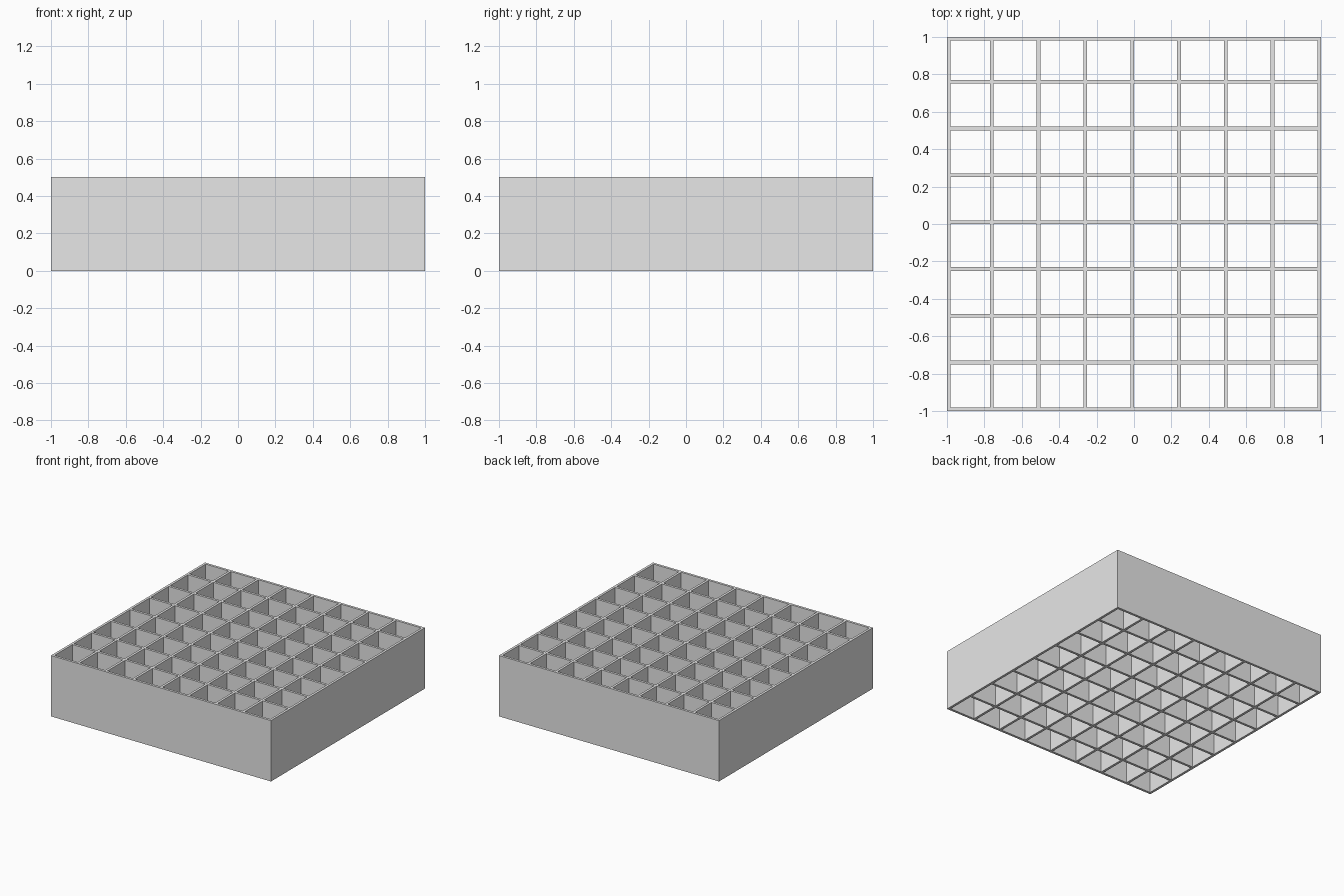
import bpy
import bmesh

if "Cube" in bpy.data.objects:
    bpy.data.objects.remove(bpy.data.objects["Cube"], do_unlink=True)

HEIGHT = 0.5
WALL = 0.02
PITCH = 0.25
CELLS = 8

# Single grey material
grey = bpy.data.materials.new("light_grey")
grey.use_nodes = True
colour = (0.8, 0.8, 0.8, 1)
grey.diffuse_color = colour
grey.node_tree.nodes["Principled BSDF"].inputs["Base Color"].default_value = colour

# Both sides of every wall: even intervals are walls, odd ones are openings
xs = [-1, -1 + WALL]
for i in range(1, CELLS + 1):
    right = -1 + i * PITCH
    xs += [right - WALL, right]
ys = [-x for x in reversed(xs)]

# Flat lattice with open cells
bm = bmesh.new()
verts = [[bm.verts.new((x, y, 0)) for y in ys] for x in xs]
for i in range(len(xs) - 1):
    for j in range(len(ys) - 1):
        if i % 2 == 0 or j % 2 == 0:
            bm.faces.new((verts[i][j], verts[i + 1][j],
                          verts[i + 1][j + 1], verts[i][j + 1]))

# Raise the lattice into full-height walls, keeping the underside
base = bm.faces[:]
raised = bmesh.ops.extrude_face_region(bm, geom=base, use_keep_orig=True)
top = [g for g in raised["geom"] if isinstance(g, bmesh.types.BMVert)]
bmesh.ops.translate(bm, verts=top, vec=(0, 0, HEIGHT))
bmesh.ops.recalc_face_normals(bm, faces=bm.faces[:])

mesh = bpy.data.meshes.new("grid_walls")
bm.to_mesh(mesh)
bm.free()
mesh.materials.append(grey)
grid = bpy.data.objects.new("grid_walls", mesh)
bpy.context.collection.objects.link(grid)
